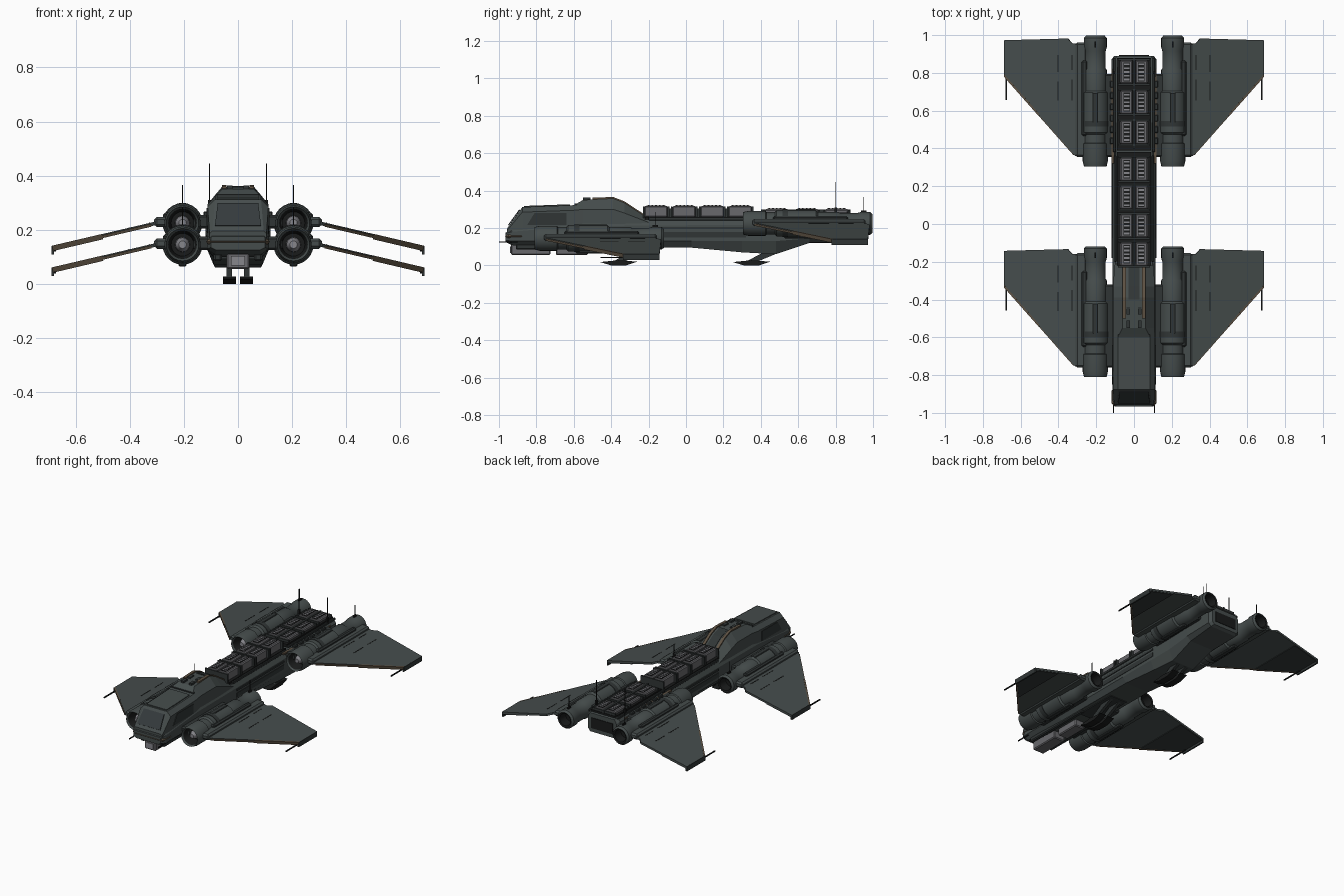
import bpy, bmesh
from math import sin, cos, pi
from mathutils import Vector, Matrix

if "Cube" in bpy.data.objects:
    bpy.data.objects.remove(bpy.data.objects["Cube"], do_unlink=True)


def material(name, *rgb):
    m = bpy.data.materials.new(name)
    m.use_nodes = True
    m.diffuse_color = (*rgb, 1)
    m.node_tree.nodes["Principled BSDF"].inputs["Base Color"].default_value = (*rgb, 1)
    return m


HULL = material("hull grey green", .06, .073, .072)
DARK = material("dark panel", .03, .036, .036)
BLACK = material("black metal", .01, .011, .011)
BROWN = material("brown trim", .11, .082, .055)
GREY = material("cargo grey", .14, .14, .15)
PALE = material("pale metal", .24, .24, .26)
GLASS = material("smoked glass", .035, .043, .046)


def finish(name, bm, mat, mirror=False, bevel=0, at=(0, 0, 0), solid=0):
    if not solid:
        bmesh.ops.recalc_face_normals(bm, faces=bm.faces)
    mesh = bpy.data.meshes.new(name)
    bm.to_mesh(mesh)
    bm.free()
    obj = bpy.data.objects.new(name, mesh)
    obj.location = at
    bpy.context.collection.objects.link(obj)
    mesh.materials.append(mat)
    if solid:
        mod = obj.modifiers.new("Thickness", 'SOLIDIFY')
        mod.thickness, mod.offset = solid, 0
    if bevel:
        mod = obj.modifiers.new("Bevel", 'BEVEL')
        mod.width, mod.segments = bevel, 1
    if mirror:
        obj.modifiers.new("Mirror", 'MIRROR').use_mirror_merge = False
    return obj


def boxes(name, items, mat, **kw):
    """Boxes given as (centre, size) pairs, in one object."""
    bm = bmesh.new()
    for c, s in items:
        bmesh.ops.create_cube(bm, size=1, matrix=Matrix.Translation(c) @ Matrix.Diagonal((*s, 1)))
    return finish(name, bm, mat, **kw)


def slab(name, points, mat, thick, **kw):
    """Flat polygon given thickness."""
    bm = bmesh.new()
    bm.faces.new([bm.verts.new(p) for p in points])
    return finish(name, bm, mat, solid=thick, **kw)


def skin(name, rings, mat, **kw):
    """Closed skin over a row of rings with equal point counts."""
    bm = bmesh.new()
    rows = [[bm.verts.new(p) for p in ring] for ring in rings]
    n = len(rows[0])
    for a, b in zip(rows, rows[1:]):
        for i in range(n):
            j = (i + 1) % n
            bm.faces.new((a[i], a[j], b[j], b[i]))
    bm.faces.new(rows[0])
    bm.faces.new(rows[-1])
    return finish(name, bm, mat, **kw)


def section(y, half):
    return [(x, y, z) for x, z in half] + [(-x, y, z) for x, z in reversed(half)]


def prism(name, profile, x0, x1, mat, **kw):
    return skin(name, [[(x, y, z) for y, z in profile] for x in (x0, x1)], mat, **kw)


def lathe(name, x, profile, mat, sides=24, **kw):
    rings = [[(x + r * cos(2 * pi * i / sides), y, r * sin(2 * pi * i / sides))
              for i in range(sides)] for y, r in profile]
    obj = skin(name, rings, mat, **kw)
    bpy.ops.object.select_all(action='DESELECT')
    obj.select_set(True)
    bpy.context.view_layer.objects.active = obj
    bpy.ops.object.shade_smooth_by_angle(angle=.6)
    return obj


# Main hull: y, bottom z, bottom half width, lower side z, upper side z, half width, top half width, top z
hull_rows = [
    (-.965, .125, .08, .135, .17, .1, .095, .175),
    (-.93, .108, .085, .13, .18, .115, .105, .19),
    (-.6, .1, .09, .13, .21, .115, .1, .24),
    (.03, .095, .09, .13, .215, .115, .095, .245),
    (.3, .07, .09, .13, .215, .115, .095, .245),
    (.48, .06, .085, .13, .22, .115, .095, .25),
    (.66, .12, .09, .145, .24, .12, .1, .27),
    (.87, .13, .1, .15, .25, .12, .1, .275),
    (.89, .14, .09, .16, .24, .105, .09, .265)]
skin("main_hull", [section(y, [(wb, zb), (w, z1), (w, z2), (wt, zt)])
                   for y, zb, wb, z1, z2, w, wt, zt in hull_rows], HULL)

# Cockpit and dorsal hump: y, bottom z, shoulder z, half width, roof half width, roof z
cockpit_rows = [
    (-.958, .17, .185, .105, .095, .195), (-.875, .17, .285, .112, .085, .312),
    (-.6, .18, .295, .112, .085, .322), (-.55, .18, .3, .108, .06, .35),
    (-.39, .19, .3, .108, .06, .358), (-.33, .19, .28, .108, .06, .335),
    (-.2, .2, .23, .106, .06, .25)]
skin("cockpit", [section(y, [(w, zb), (w, z), (wt, zt)])
                 for y, zb, z, w, wt, zt in cockpit_rows], HULL)
slab("windscreen", [(-.085, -.949, .215), (.085, -.949, .215), (.075, -.89, .297), (-.075, -.89, .297)],
     GLASS, .006)
slab("roof_panel", [(-.075, -.865, .314), (.075, -.865, .314), (.075, -.62, .323), (-.075, -.62, .323)],
     HULL, .008)
slab("side_window", [(.113, -.85, .215), (.113, -.64, .215), (.113, -.64, .28), (.113, -.81, .28)],
     DARK, .005, mirror=True)
boxes("roof_seam", [((0, -.59, .325), (.17, .012, .012))], DARK)
prism("hump_strip", [(-.5, .362), (-.39, .366), (-.33, .343), (-.2, .258), (-.2, .24), (-.33, .32), (-.5, .34)],
      .042, .06, BROWN, mirror=True)
prism("hump_channel", [(-.4, .362), (-.33, .339), (-.2, .254), (-.2, .24), (-.33, .32), (-.4, .34)],
      -.03, .03, DARK)
boxes("roof_vents", [((.03, y, .357), (.02, .04, .012)) for y in (-.53, -.46)], DARK, mirror=True)

# Nose band, probes and chin equipment
boxes("nose_band", [((0, -.915, .156), (.236, .104, .036))], BROWN, bevel=.02)
boxes("nose_probe", [((.108, -.95, .125), (.006, .1, .006))], BLACK, mirror=True)
boxes("chin_pod", [((0, -.83, .085), (.085, .21, .06)), ((0, -.61, .08), (.075, .17, .05))], GREY, bevel=.006)
boxes("chin_lens", [((0, -.937, .085), (.05, .008, .035))], PALE)
boxes("chin_rail", [((.075, -.66, .1), (.03, .5, .03))], DARK, mirror=True, bevel=.006)
boxes("belly_bay", [((0, -.3, .098), (.13, .3, .012))], DARK)

# Hull side details
boxes("side_rail", [((.114, .07, .2), (.012, .5, .012)), ((.114, .07, .165), (.008, .5, .03))],
      DARK, mirror=True)
boxes("rear_trim", [((.112, .57, .25), (.014, .5, .01))], BROWN, mirror=True)
boxes("edge_rail", [((.098, .08, .25), (.012, .56, .018)), ((.104, .63, .273), (.014, .5, .016))],
      DARK, mirror=True, bevel=.003)
boxes("rear_clamps", [((.118, .44 + .06 * i, .255), (.02, .035, .025)) for i in range(6)],
      DARK, mirror=True, bevel=.004)
boxes("stern_panel", [((0, .89, .2), (.16, .008, .07))], BLACK)
boxes("stern_mast", [((.105, .8, .36), (.004, .004, .17)), ((.105, .8, .29), (.012, .014, .04))],
      BLACK, mirror=True)

# Cargo racks: tall set amidships, low set at the stern
boxes("cargo_bed", [((0, .08, .25), (.18, .6, .02)), ((0, .635, .272), (.18, .49, .02))], BLACK)
racks = [(-.16 + .15 * i, .288, .06) for i in range(4)] + [(.485 + .16 * i, .288, .026) for i in range(3)]
boxes("cargo_crates", [((.04, y, z), (.066, .125, h)) for y, z, h in racks], GREY, mirror=True, bevel=.006)
boxes("crate_wells", [((.038, y, z + h / 2), (.036, .1, .006)) for y, z, h in racks], BLACK, mirror=True)
boxes("crate_slats", [((.038, y - .04 + .02 * k, z + h / 2 + .002), (.03, .009, .007))
                      for y, z, h in racks for k in range(5)], PALE, mirror=True)
boxes("rack_frames", [((0, y + s * .066, z - .004), (.17, .01, h)) for y, z, h in racks for s in (-1, 1)], DARK)
boxes("rack_spine", [((0, .07, .28), (.01, .58, .05)), ((0, .64, .285), (.012, .48, .03))], DARK)

# Landing skids with raked struts
for label, y, top in (("front", -.36, .1), ("rear", .35, .09)):
    prism(label + "_skid", [(y - .1, .018), (y - .04, 0), (y + .04, 0), (y + .1, .02), (y, .028)],
          .008, .055, BLACK, mirror=True)
    prism(label + "_strut", [(y - .03, .02), (y + .03, .02), (y + .2, top), (y + .14, top + .02)],
          .022, .042, DARK, mirror=True)

# Engine and wing assemblies: the rear set repeats the front one, further back and higher
nacelle = [(-.73, .042), (-.8, .052), (-.81, .06), (-.78, .067), (-.69, .067), (-.685, .06),
           (-.64, .06), (-.63, .071), (-.42, .071), (-.41, .061), (-.3, .061), (-.29, .055),
           (-.2, .055), (-.18, .061), (-.13, .061), (-.118, .05), (-.122, .04), (-.18, .034)]


def wing_point(x, y, lift=0):
    return Vector((x, y, lift - .235 * (x - .3)))


def wing_slab(name, plan, mat, thick, at, lift=0):
    slab(name, [wing_point(x, y, lift) for x, y in plan], mat, thick, mirror=True, at=at)


def edge_y(x):
    return -.755 + (x - .31) * 1.13


for label, at in (("front", (0, 0, .145)), ("rear", (0, 1.115, .225))):
    kw = dict(mirror=True, at=at)
    # Nacelle with dark intake and nozzle
    engine = lathe(label + "_engine", .205, nacelle, HULL, **kw)
    engine.data.materials.append(BLACK)
    for face in engine.data.polygons:
        c = face.center
        radius = ((c.x - .205) ** 2 + c.z ** 2) ** .5
        face.material_index = int(radius < .052)
    lathe(label + "_intake_hub", .205, [(-.72, .028), (-.76, .026), (-.785, .014)], PALE, sides=16, **kw)
    lathe(label + "_engine_bands", .205, [(-.6, .05), (-.6, .074), (-.57, .074), (-.57, .05)], DARK, **kw)
    boxes(label + "_engine_keel", [((.205, -.48, -.07), (.03, .22, .02))], DARK, bevel=.004, **kw)
    boxes(label + "_engine_spine", [((.205, -.5, .068), (.03, .16, .012))], DARK, bevel=.003, **kw)
    boxes(label + "_engine_mast", [((.205, -.165, .1), (.003, .003, .08)),
                                   ((.205, -.165, .06), (.01, .03, .02))], BLACK, **kw)
    # Pylon and wing root
    boxes(label + "_pylon", [((.13, -.54, .005), (.07, .44, .05))], DARK, bevel=.008, **kw)
    boxes(label + "_wing_root", [((.28, -.457, .004), (.06, .605, .038))], HULL, bevel=.01, **kw)
    boxes(label + "_root_fairing", [((.262, -.45, .024), (.03, .4, .03))], DARK, bevel=.008, **kw)
    # Wing panel, leading edge trim, tip fin and tip gun
    wing_slab(label + "_wing", [(.29, -.755), (.31, -.755), (.685, -.33), (.685, -.142),
                                (.35, -.133), (.325, -.16), (.29, -.16)], HULL, .013, at)
    for part, x0, x1, thick in (("inner", .32, .5, .011), ("outer", .5, .685, .02)):
        wing_slab(label + "_wing_edge_" + part,
                  [(x0, edge_y(x0) - .006), (x1, edge_y(x1) - .006),
                   (x1, edge_y(x1) + .008), (x0, edge_y(x0) + .008)], BROWN, thick, at, lift=-.003)
    wing_slab(label + "_flap", [(.5, edge_y(.5) + .01), (.68, edge_y(.68) + .01), (.68, -.145), (.5, -.14)],
              DARK, .01, at, lift=-.007)
    for x, y0, y1 in ((.325, -.46, -.35), (.325, -.3, -.22), (.4, -.46, -.36), (.4, -.31, -.22)):
        wing_slab(label + "_wing_seam", [(x, y0), (x + .005, y0), (x + .005, y1), (x, y1)],
                  BLACK, .004, at, lift=.006)
    tip = wing_point(.684, -.24)
    boxes(label + "_wing_tip", [(tip + Vector((0, 0, -.01)), (.01, .195, .032))], DARK, **kw)
    boxes(label + "_tip_gun", [(tip + Vector((-.008, -.14, -.012)), (.007, .155, .007))], BLACK, **kw)
